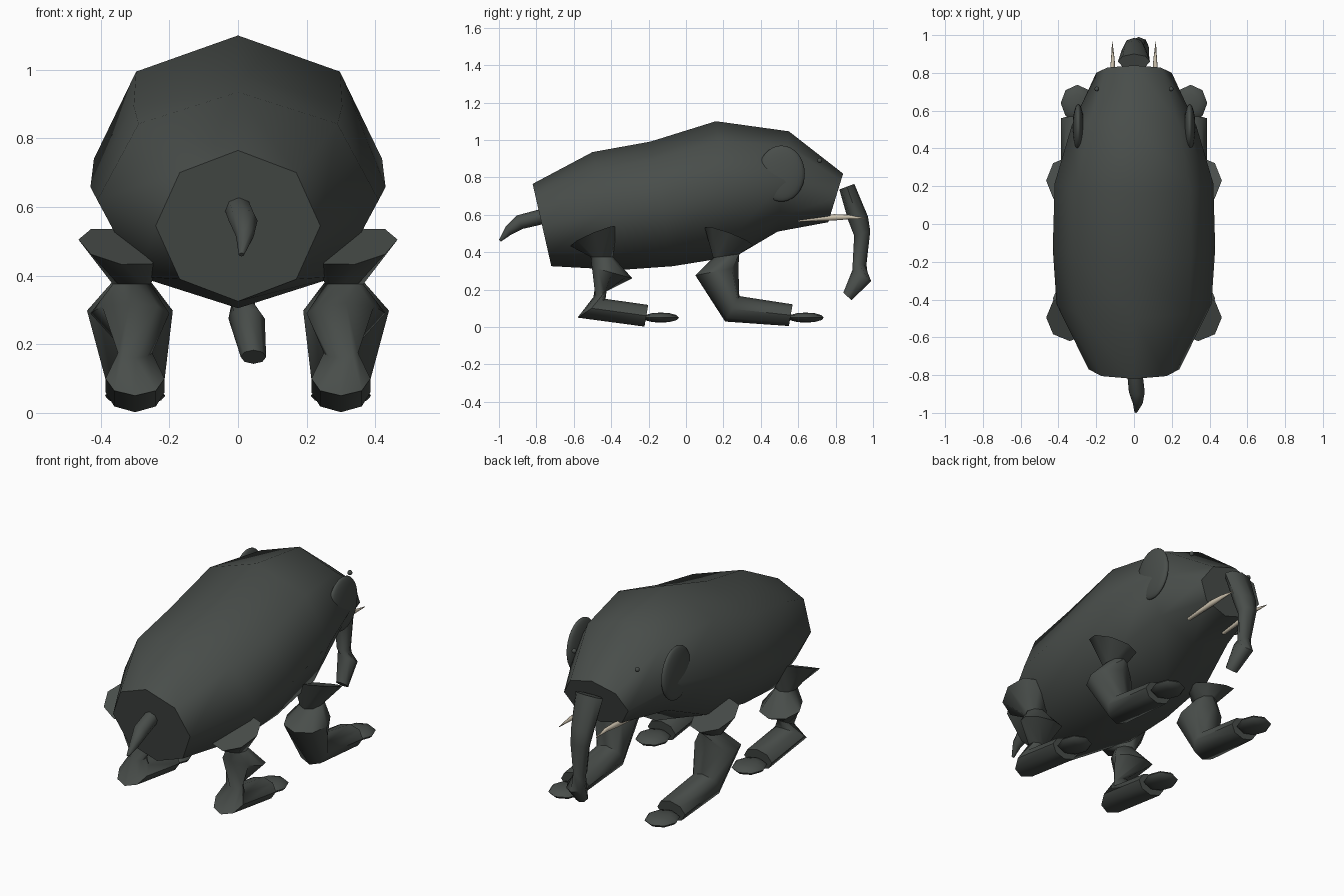
import bpy
import bmesh
from math import cos, sin, pi, radians

cube = bpy.data.objects.get("Cube")
if cube:
    bpy.data.objects.remove(cube, do_unlink=True)


def make_material(name, rgb):
    mat = bpy.data.materials.new(name)
    mat.use_nodes = True
    mat.diffuse_color = (*rgb, 1)
    mat.node_tree.nodes["Principled BSDF"].inputs["Base Color"].default_value = (*rgb, 1)
    return mat


hide = make_material("dark grey hide", (0.066, 0.075, 0.069))
ivory = make_material("ivory", (0.62, 0.55, 0.43))


def finish(name, bm, mat, angle):
    bmesh.ops.recalc_face_normals(bm, faces=bm.faces)
    mesh = bpy.data.meshes.new(name)
    bm.to_mesh(mesh)
    bm.free()
    mesh.materials.append(mat)
    mesh.polygons.foreach_set("use_smooth", [True] * len(mesh.polygons))
    mesh.set_sharp_from_angle(angle=radians(angle))
    obj = bpy.data.objects.new(name, mesh)
    bpy.context.collection.objects.link(obj)
    return obj


def loft(name, rings, mat=hide, side=1, angle=55, sides=8):
    """Skin capped rings: (x, y, z, half width, v_y, v_z, roll_z, twist steps)."""
    bm = bmesh.new()
    loops = []
    for ring in rings:
        x, y, z, w, vy, vz, roll, twist = (*ring, 0, 0)[:8]
        loop = []
        for k in range(sides):
            a = 2 * pi * (k + twist) / sides
            c, s = cos(a), sin(a)
            loop.append(bm.verts.new((side * (x + w * c), y + vy * s, z + vz * s + roll * c)))
        loops.append(loop)
    for a, b in zip(loops, loops[1:]):
        for k in range(sides):
            n = (k + 1) % sides
            bm.faces.new((a[k], a[n], b[n], b[k]))
    bm.faces.new(loops[0])
    bm.faces.new(loops[-1])
    return finish(name, bm, mat, angle)


def ellipsoid(name, centre, radii, segments, rows):
    bm = bmesh.new()
    bmesh.ops.create_uvsphere(bm, u_segments=segments, v_segments=rows, radius=1)
    bmesh.ops.scale(bm, vec=radii, verts=bm.verts)
    bmesh.ops.translate(bm, vec=centre, verts=bm.verts)
    return finish(name, bm, hide, 60)


# Body and head in one octagonal loft
loft("body", [
    (0, -0.77, 0.545, 0.24, -0.05, 0.22),
    (0, -0.425, 0.62, 0.41, -0.075, 0.315),
    (0, -0.13, 0.658, 0.43, -0.06, 0.333),
    (0, 0.215, 0.74, 0.42, -0.055, 0.36),
    (0, 0.52, 0.778, 0.33, 0.03, 0.268),
    (0, 0.80, 0.69, 0.2, 0.04, 0.13),
])

# Trunk with a pinched, flared end
loft("trunk", [
    (0, 0.86, 0.75, 0.085, 0.04, 0.015),
    (0, 0.92, 0.58, 0.065, 0.053, 0.01),
    (0, 0.942, 0.5, 0.055, 0.043, 0.012),
    (0.01, 0.928, 0.335, 0.036, 0.037, 0),
    (0.025, 0.94, 0.275, 0.053, 0.05, -0.03, 0, 1),
    (0.045, 0.863, 0.163, 0.037, 0.022, -0.02, 0, 1),
])

# Tail
loft("tail", [
    (0, -0.75, 0.595, 0.04, -0.01, 0.04),
    (0.015, -0.89, 0.56, 0.042, -0.015, 0.036),
    (0.02, -0.95, 0.515, 0.026, -0.014, 0.022),
    (0.01, -0.995, 0.461, 0.008, -0.005, 0.005),
])

# Leg rings from flared hip plate to end of foot
front_leg = [
    (0.34, 0.23, 0.485, 0.125, 0.13, -0.048, 0.02, 2),
    (0.31, 0.215, 0.38, 0.058, 0.07, 0.01, 0, 1),
    (0.315, 0.165, 0.298, 0.125, 0.115, 0.022),
    (0.3, 0.247, 0.097, 0.086, 0.038, 0.068),
    (0.3, 0.56, 0.063, 0.086, 0.01, 0.058),
]
hind_leg = [
    (0.34, -0.495, 0.485, 0.125, 0.125, 0.052, 0.02, 2),
    (0.31, -0.45, 0.375, 0.055, 0.06, 0, 0, 1),
    (0.315, -0.395, 0.29, 0.115, 0.108, -0.03),
    (0.3, -0.46, 0.175, 0.05, 0.035, 0.015, 0, 1),
    (0.3, -0.505, 0.1, 0.086, 0.075, 0.05),
    (0.3, -0.212, 0.06, 0.086, 0.01, 0.058),
]

# Paired parts
for side, label in ((1, "left"), (-1, "right")):
    for leg, rings, toe_y in (("front", front_leg, 0.64), ("hind", hind_leg, -0.135)):
        loft(f"{label}_{leg}_leg", rings, side=side)
        ellipsoid(f"{label}_{leg}_toes", (side * 0.3, toe_y, 0.05), (0.088, 0.097, 0.027), 8, 6)
    ellipsoid(f"{label}_ear", (side * 0.295, 0.51, 0.82), (0.03, 0.125, 0.15), 24, 16)
    ellipsoid(f"{label}_eye", (side * 0.197, 0.715, 0.89), (0.013,) * 3, 10, 8)
    loft(f"{label}_tusk", [
        (0.12, 0.6, 0.567, 0.012, 0, 0.006),
        (0.115, 0.79, 0.586, 0.014, 0, 0.017),
        (0.112, 0.87, 0.588, 0.01, 0, 0.012),
        (0.115, 0.965, 0.58, 0.001, 0, 0.002),
    ], mat=ivory, side=side)
